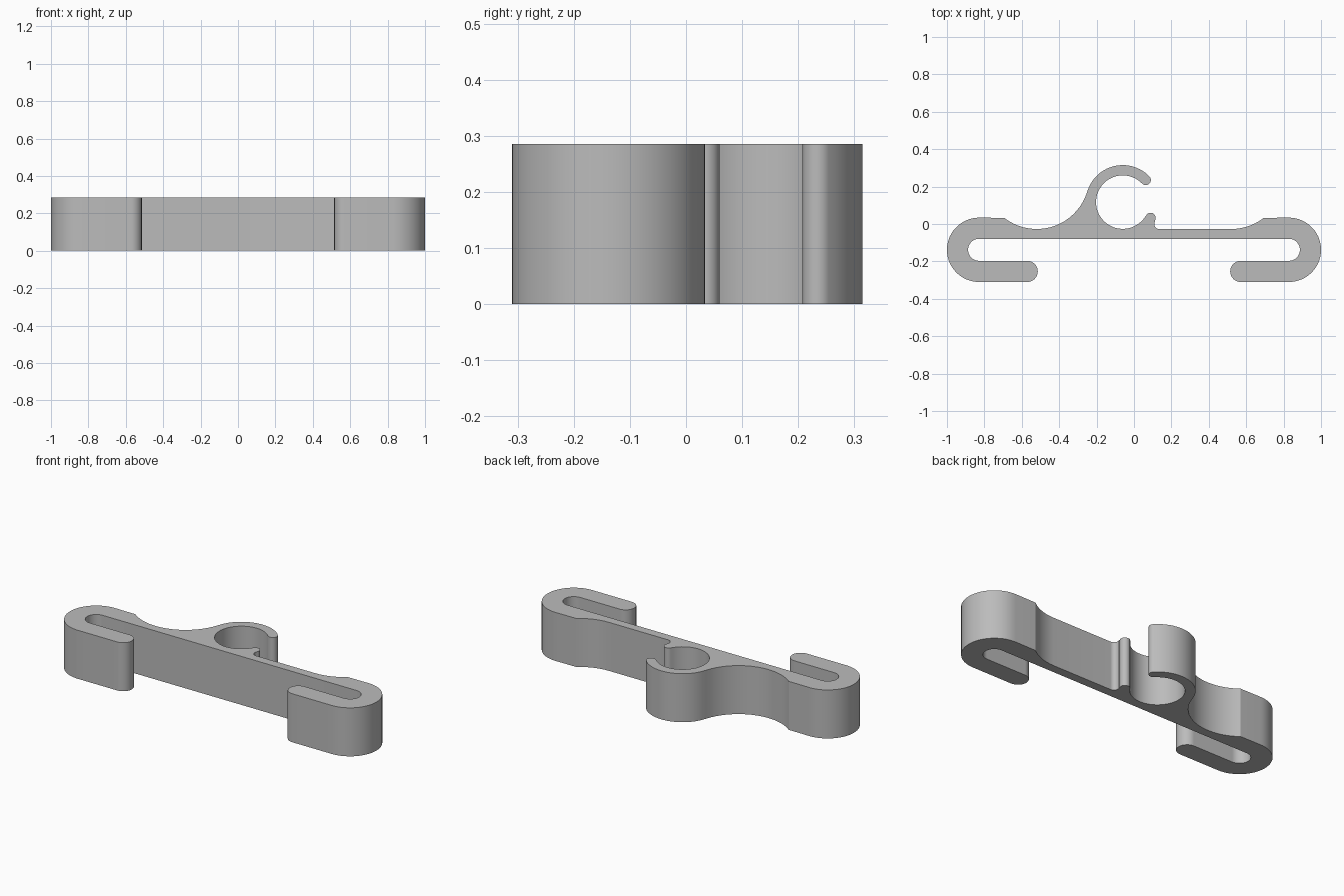
import bpy
import bmesh
from math import cos, sin, radians, ceil

cube = bpy.data.objects.get("Cube")
if cube:
    bpy.data.objects.remove(cube, do_unlink=True)

HEIGHT = 0.286
STEP = 6  # degrees per arc segment


def arc(centre, radius, start, end):
    """Points on an arc; the turn direction follows the sign of end - start."""
    n = max(2, ceil(abs(end - start) / STEP))
    angles = [radians(start + (end - start) * i / n) for i in range(n + 1)]
    return [(centre[0] + radius * cos(a), centre[1] + radius * sin(a)) for a in angles]


def mirrored(points):
    return [(-x, y) for x, y in reversed(points)]


# Hook at the right end: outer bend, rounded tip, then the slot
bend = (0.828, -0.138)
hook = (arc(bend, 0.172, 90, -90)
        + arc((0.571, -0.2535), 0.0565, -90, -270)
        + arc(bend, 0.059, -90, 90))

# Open ring with rounded lips, blended into the bar
ring = (-0.06, 0.117)
sweep = (0.52, 0.255)
left_sweep = arc((-sweep[0], sweep[1]), 0.282, 232, 343.3)
clip = (arc(ring, 0.198, 163.3, 44)
        + arc((0.063, 0.235), 0.027, 44, -136)
        + arc(ring, 0.143, 44, 331)
        + arc((0.089, 0.033), 0.027, 151, -34)
        + arc((0.136, 0.0), 0.027, 146, 270))
right_sweep = arc(sweep, 0.282, 270, 308)

outline = left_sweep + clip + right_sweep + hook + mirrored(hook)

# Extrude the outline into a solid
bm = bmesh.new()
face = bm.faces.new([bm.verts.new((x, y, 0)) for x, y in outline])
bmesh.ops.remove_doubles(bm, verts=bm.verts, dist=0.0015)
result = bmesh.ops.extrude_face_region(bm, geom=bm.faces[:])
top = [v for v in result["geom"] if isinstance(v, bmesh.types.BMVert)]
bmesh.ops.translate(bm, verts=top, vec=(0, 0, HEIGHT))
bmesh.ops.recalc_face_normals(bm, faces=bm.faces)
mesh = bpy.data.meshes.new("hook_clip")
bm.to_mesh(mesh)
bm.free()

# Plain grey plastic
grey = bpy.data.materials.new("light_grey")
grey.use_nodes = True
colour = (0.5, 0.5, 0.5, 1)
grey.diffuse_color = colour
grey.node_tree.nodes["Principled BSDF"].inputs["Base Color"].default_value = colour
mesh.materials.append(grey)

clip_object = bpy.data.objects.new("hook_clip", mesh)
bpy.context.collection.objects.link(clip_object)
bpy.ops.object.select_all(action="DESELECT")
clip_object.select_set(True)
bpy.context.view_layer.objects.active = clip_object
bpy.ops.object.shade_smooth_by_angle(angle=radians(25))
